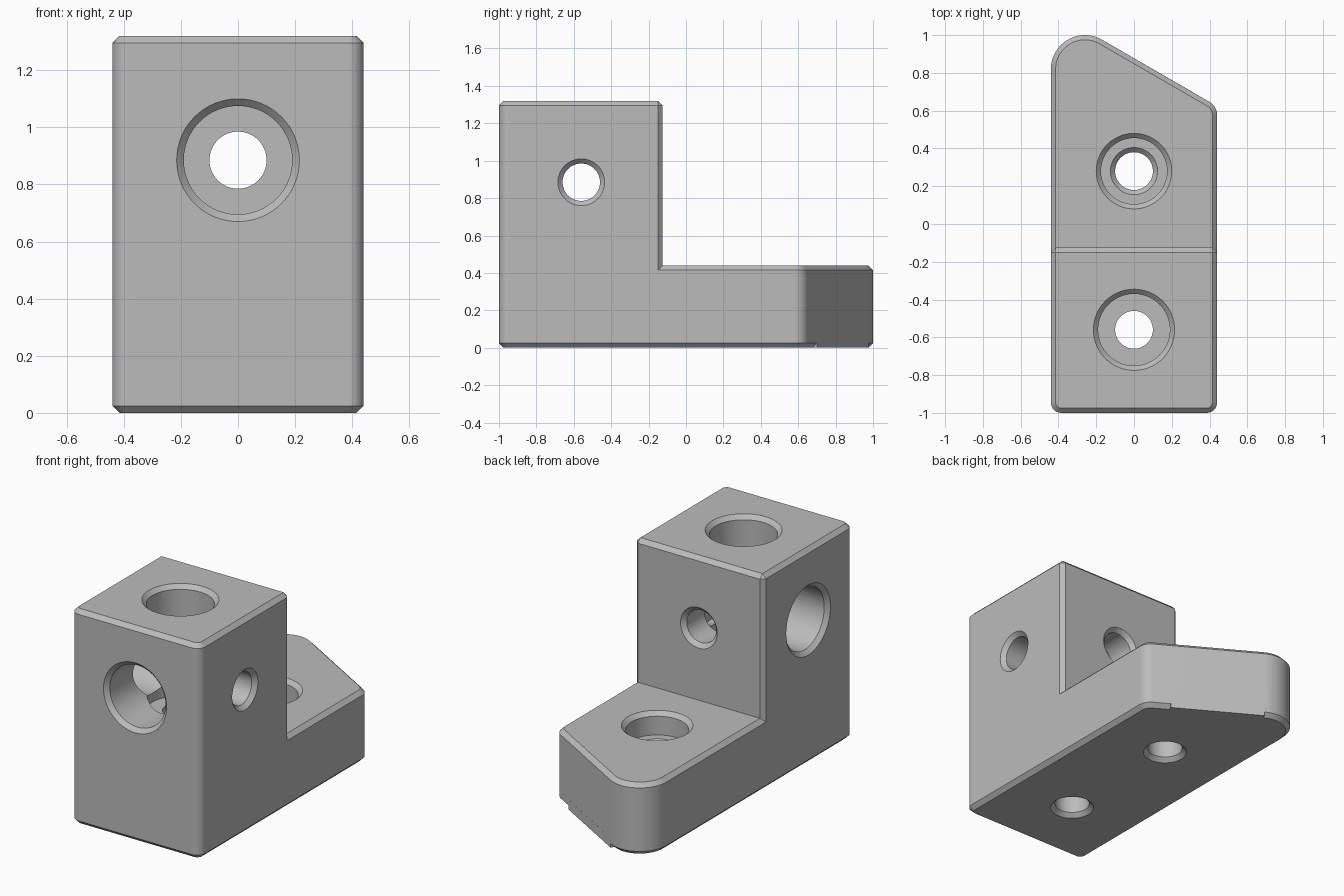
import bpy, bmesh
from math import radians, sin, cos
from mathutils import Matrix

cube = bpy.data.objects.get("Cube")
if cube:
    bpy.data.objects.remove(cube, do_unlink=True)

CH = 0.025          # chamfer size
HALF = 0.44         # half width
WALL_Y = -0.125     # rear face of the tower
FOOT_Z, TOP_Z = 0.44, 1.32
BORE_Y, BORE_Z = -0.56, 0.885

grey = bpy.data.materials.new("plain_grey")
grey.use_nodes = True
grey.diffuse_color = (0.5, 0.5, 0.5, 1)
grey.node_tree.nodes["Principled BSDF"].inputs["Base Color"].default_value = (0.5, 0.5, 0.5, 1)


def loft(name, rings):
    """Solid through a stack of rings with equal point counts."""
    bm = bmesh.new()
    loops = [[bm.verts.new(p) for p in ring] for ring in rings]
    n = len(loops[0])
    for a, b in zip(loops, loops[1:]):
        for i in range(n):
            j = (i + 1) % n
            bm.faces.new((a[i], a[j], b[j], b[i]))
    bm.faces.new(loops[0][::-1])
    bm.faces.new(loops[-1])
    bmesh.ops.remove_doubles(bm, verts=bm.verts, dist=1e-5)
    bmesh.ops.recalc_face_normals(bm, faces=bm.faces)
    mesh = bpy.data.meshes.new(name)
    bm.to_mesh(mesh)
    bm.free()
    ob = bpy.data.objects.new(name, mesh)
    bpy.context.collection.objects.link(ob)
    mesh.materials.append(grey)
    return ob


def outline(corners, z, inset=0):
    """Rounded outline; each corner is centre x, y, radius, start, end, steps."""
    pts = []
    for cx, cy, r, a0, a1, steps in corners:
        for i in range(steps + 1):
            a = radians(a0 + (a1 - a0) * i / steps)
            pts.append((cx + (r - inset) * cos(a), cy + (r - inset) * sin(a), z))
    return pts


def bore(name, profile, matrix):
    """Turned cutter: profile of (radius, depth) going down local -z."""
    n = 64
    rings = [[(r * cos(radians(360 * i / n)), r * sin(radians(360 * i / n)), -d)
              for i in range(n)] for r, d in profile]
    ob = loft(name, rings)
    ob.data.transform(matrix)
    ob.hide_render = True
    return ob


def combine(target, other, operation):
    mod = target.modifiers.new("combine", 'BOOLEAN')
    mod.operation, mod.object, mod.solver = operation, other, 'EXACT'
    graph = bpy.context.evaluated_depsgraph_get()
    mesh = bpy.data.meshes.new_from_object(target.evaluated_get(graph))
    target.modifiers.clear()
    target.data = mesh
    bpy.data.objects.remove(other, do_unlink=True)


# Foot plate with a rounded, slanted rear end
R = 0.055
front = [(-HALF + R, -1 + R, R, 180, 270, 8), (HALF - R, -1 + R, R, 270, 360, 8)]
foot = front + [(0.36, 0.577, 0.08, 0, 60, 8), (-0.26, 0.82, 0.18, 60, 180, 20)]
body = loft("corner_bracket", [
    outline(foot, 0, CH), outline(foot, CH), outline(foot, FOOT_Z - CH), outline(foot, FOOT_Z, CH)])

# Square lower edge along the slanted end
strip = [(0.308, 0.70), (-0.17, 0.976), (-0.20, 0.924), (0.278, 0.648)]
combine(body, loft("slant_edge", [[(x, y, z) for x, y in strip] for z in (0, 0.06)]), 'UNION')

# Tower block with chamfered rear edges
tower = front + [(HALF - CH, WALL_Y - CH, CH, 0, 90, 1), (-HALF + CH, WALL_Y - CH, CH, 90, 180, 1)]
combine(body, loft("tower", [
    outline(tower, 0.2), outline(tower, TOP_Z - CH), outline(tower, TOP_Z, CH)]), 'UNION')


# Three crossing stepped bores, wide on entry and narrow on exit
def stepped(length):
    return [(0.235, -0.02), (0.19, CH), (0.19, 0.68), (0.1, 0.68),
            (0.1, length - CH), (0.145, length + 0.02)]


places = {
    "top_bore": (stepped(TOP_Z), Matrix.Translation((0, BORE_Y, TOP_Z))),
    "front_bore": (stepped(1 + WALL_Y),
                   Matrix.Translation((0, -1, BORE_Z)) @ Matrix.Rotation(radians(90), 4, 'X')),
    "side_bore": (stepped(2 * HALF),
                  Matrix.Translation((-HALF, BORE_Y, BORE_Z)) @ Matrix.Rotation(radians(-90), 4, 'Y')),
    # Countersunk screw hole in the foot
    "foot_bore": ([(0.22, -0.02), (0.175, CH), (0.175, 0.14), (0.125, 0.14), (0.1, 0.165),
                   (0.1, FOOT_Z - CH), (0.145, FOOT_Z + 0.02)],
                  Matrix.Translation((0, 0.28, FOOT_Z))),
}
for name, (profile, matrix) in places.items():
    combine(body, bore(name, profile, matrix), 'DIFFERENCE')

# Smooth round walls, crisp chamfers
bpy.ops.object.select_all(action='DESELECT')
body.select_set(True)
bpy.context.view_layer.objects.active = body
bpy.ops.object.shade_smooth_by_angle(angle=radians(25))
weighted = body.modifiers.new("weighted_normals", 'WEIGHTED_NORMAL')
weighted.keep_sharp = True
